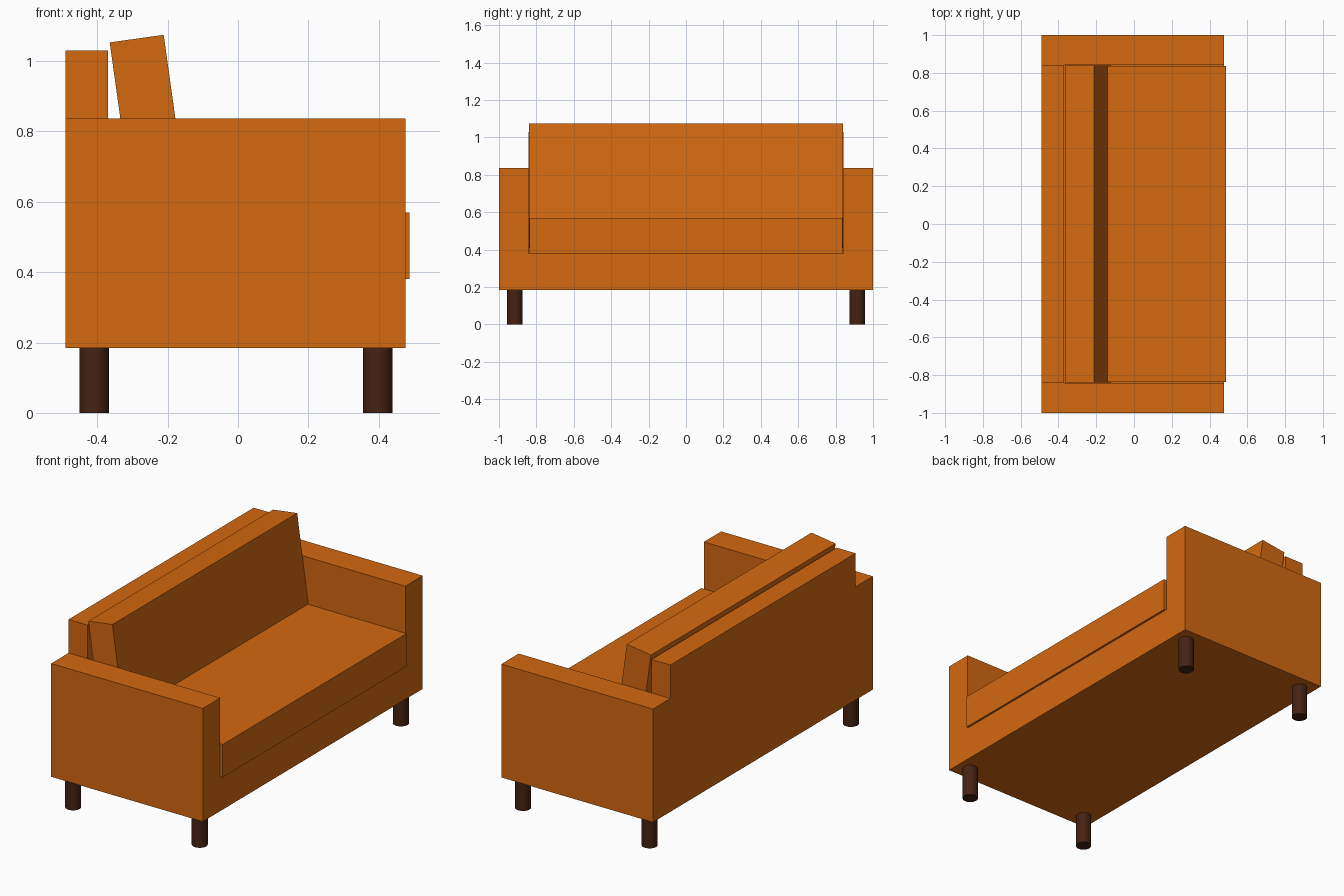
import bpy, bmesh
from math import atan, cos, sin, pi
from mathutils import Matrix, Vector

if "Cube" in bpy.data.objects:
    bpy.data.objects.remove(bpy.data.objects["Cube"])


def material(name, rgb):
    m = bpy.data.materials.new(name)
    m.diffuse_color = (*rgb, 1)
    m.use_nodes = True
    m.node_tree.nodes["Principled BSDF"].inputs["Base Color"].default_value = m.diffuse_color
    return m


fabric = material("orange_fabric", (0.65, 0.14, 0.005))
wood = material("dark_wood", (0.06, 0.016, 0.006))


def finish(name, bm, mat):
    bmesh.ops.recalc_face_normals(bm, faces=bm.faces)
    me = bpy.data.meshes.new(name)
    bm.to_mesh(me)
    bm.free()
    me.materials.append(mat)
    ob = bpy.data.objects.new(name, me)
    bpy.context.collection.objects.link(ob)
    return ob


def box(name, size, matrix, mat):
    bm = bmesh.new()
    bmesh.ops.create_cube(bm, size=1, matrix=matrix @ Matrix.Diagonal((*size, 1)))
    return finish(name, bm, mat)


# Frame: arms, base and back as one seamless shell
BACK, INNER, FRONT = -0.49, -0.37, 0.476
BOTTOM, DECK, ARM, TOP = 0.185, 0.38, 0.837, 1.03
W, G = 1.0, 0.842          # outer half width, half width between the arms
bm = bmesh.new()


def face(*pts):
    bm.faces.new([bm.verts.new(p) for p in pts])


def across(x, half):
    """Symmetric face at constant x from its +y half outline."""
    face(*[(x, y, z) for y, z in half], *[(x, -y, z) for y, z in reversed(half)])


def strip(x0, x1, y, z):
    face((x0, -y, z), (x1, -y, z), (x1, y, z), (x0, y, z))


across(BACK, [(W, BOTTOM), (W, ARM), (G, ARM), (G, TOP)])
across(FRONT, [(W, BOTTOM), (W, ARM), (G, ARM), (G, DECK)])
across(INNER, [(G, DECK), (G, ARM), (G, TOP)])
strip(BACK, FRONT, W, BOTTOM)
strip(INNER, FRONT, G, DECK)
strip(BACK, INNER, G, TOP)
for s in (-1, 1):
    w, g = s * W, s * G
    face((BACK, w, BOTTOM), (FRONT, w, BOTTOM), (FRONT, w, ARM), (BACK, w, ARM))
    face((BACK, w, ARM), (FRONT, w, ARM), (FRONT, g, ARM), (INNER, g, ARM), (BACK, g, ARM))
    face((INNER, g, DECK), (FRONT, g, DECK), (FRONT, g, ARM), (INNER, g, ARM))
    face((BACK, g, ARM), (INNER, g, ARM), (INNER, g, TOP), (BACK, g, TOP))
bmesh.ops.remove_doubles(bm, verts=bm.verts, dist=1e-5)
finish("sofa_frame", bm, fabric)

# Seat cushion, slightly overhanging the front
x0, x1 = -0.365, 0.488
box("seat_cushion", (x1 - x0, 1.672, 0.19),
    Matrix.Translation(((x0 + x1) / 2, 0, 0.475)), fabric)

# Back cushion leaning backwards, sunk behind the seat
tilt = atan(0.14)
thick, height = 0.155, 0.652
up = Vector((-sin(tilt), 0, cos(tilt)))
top_mid = Vector((-0.288, 0, 1.064))
box("back_cushion", (thick, 1.68, height),
    Matrix.Translation(top_mid - up * height / 2) @ Matrix.Rotation(-tilt, 4, 'Y'), fabric)

# Four round legs
for end, x in (("rear", -0.409), ("front", 0.397)):
    for s in (-1, 1):
        bm = bmesh.new()
        bmesh.ops.create_cone(bm, cap_ends=True, segments=32, radius1=0.042, radius2=0.042,
                              depth=BOTTOM, matrix=Matrix.Translation((x, s * 0.915, BOTTOM / 2)))
        leg = finish(f"{end}_leg_{'left' if s < 0 else 'right'}", bm, wood)
        bpy.ops.object.select_all(action='DESELECT')
        leg.select_set(True)
        bpy.context.view_layer.objects.active = leg
        bpy.ops.object.shade_smooth_by_angle(angle=pi / 6)
